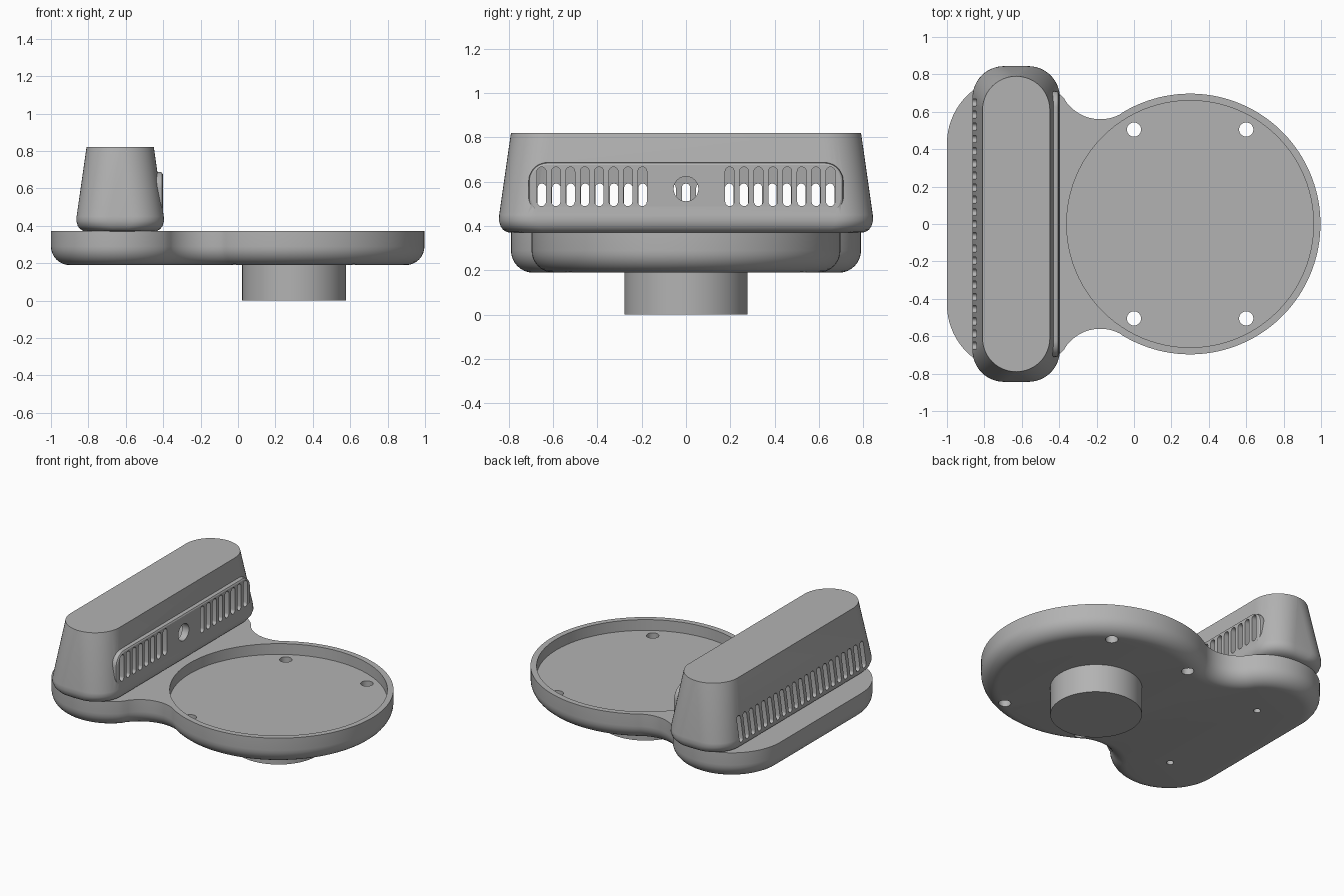
import bpy, bmesh
from math import sin, cos, pi, atan2, radians

cube = bpy.data.objects.get("Cube")
if cube:
    bpy.data.objects.remove(cube, do_unlink=True)

grey = bpy.data.materials.new("plain_grey")
grey.use_nodes = True
grey.diffuse_color = (0.45, 0.45, 0.45, 1)
grey.node_tree.nodes["Principled BSDF"].inputs["Base Color"].default_value = (0.45, 0.45, 0.45, 1)


def arc(cx, cy, r, a0, a1, n):
    return [(cx + r * cos(a0 + (a1 - a0) * i / n), cy + r * sin(a0 + (a1 - a0) * i / n))
            for i in range(n + 1)]


def rounded_rect(cx, cy, hx, hy, r, n=12):
    r = min(r, hx * 0.999, hy * 0.999)
    pts = []
    for k, (sx, sy) in enumerate([(1, 1), (-1, 1), (-1, -1), (1, -1)]):
        pts += arc(cx + sx * (hx - r), cy + sy * (hy - r), r, k * pi / 2, (k + 1) * pi / 2, n)
    return pts


def flat(pts, z):
    return [(x, y, z) for x, y in pts]


def upright(pts, x):
    return [(x, y, z) for y, z in pts]


def solid(name, *lofts):
    """One object from closed lofts, each a list of rings."""
    bm = bmesh.new()
    for rings in lofts:
        rows = [[bm.verts.new(p) for p in ring] for ring in rings]
        n = len(rows[0])
        for a, b in zip(rows, rows[1:]):
            for i in range(n):
                j = (i + 1) % n
                bm.faces.new((a[i], a[j], b[j], b[i]))
        bm.faces.new(rows[0][::-1])
        bm.faces.new(rows[-1])
    bmesh.ops.recalc_face_normals(bm, faces=bm.faces)
    mesh = bpy.data.meshes.new(name)
    bm.to_mesh(mesh)
    bm.free()
    mesh.materials.append(grey)
    obj = bpy.data.objects.new(name, mesh)
    bpy.context.collection.objects.link(obj)
    return obj


def activate(obj):
    bpy.ops.object.select_all(action='DESELECT')
    obj.select_set(True)
    bpy.context.view_layer.objects.active = obj


def combine(obj, tool, operation, keep=False):
    mod = obj.modifiers.new(operation, 'BOOLEAN')
    mod.operation, mod.solver, mod.object = operation, 'EXACT', tool
    activate(obj)
    bpy.ops.object.modifier_apply(modifier=mod.name)
    if not keep:
        bpy.data.objects.remove(tool, do_unlink=True)


def finish(obj):
    activate(obj)
    bpy.ops.object.shade_smooth_by_angle(angle=radians(30))


def cylinder(x, y, r, z0, z1, n=32):
    ring = arc(x, y, r, 0, 2 * pi, n)[:-1]
    return [flat(ring, z0), flat(ring, z1)]


DISC_X, DISC_R = 0.3, 0.697
LOBE_X, LOBE_Y, LOBE_R = -0.64, 0.43, 0.36
NECK_X, NECK_Y, NECK_R = -0.18, 0.786, 0.226


def base_outline(inset):
    """Disc and rounded lobe joined by a concave neck."""
    to_disc = atan2(NECK_Y, NECK_X - DISC_X)
    to_lobe = atan2(NECK_Y - LOBE_Y, NECK_X - LOBE_X)
    half = arc(DISC_X, 0, DISC_R - inset, 0, to_disc, 48)
    half += arc(NECK_X, NECK_Y, NECK_R + inset, to_disc - pi, to_lobe - pi, 20)[1:]
    half += arc(LOBE_X, LOBE_Y, LOBE_R - inset, to_lobe, pi, 28)[1:]
    return half + [(x, -y) for x, y in half[:0:-1]]


# Base plate with a rounded lower edge
ROUND = 0.1
BASE_Z, TOP_Z = 0.19, 0.372
rings = []
for i in range(9):
    a = i / 8 * pi / 2
    rings.append(flat(base_outline(ROUND * (1 - sin(a))), BASE_Z + ROUND * (1 - cos(a))))
rings.append(flat(base_outline(0), TOP_Z))
base = solid("base_plate", rings)

# Shallow round tray and its four holes
combine(base, solid("tray_cutter", cylinder(DISC_X, 0, 0.66, 0.3, 0.5, 96)), 'DIFFERENCE')
combine(base, solid("hole_cutter", *[cylinder(x, y, 0.038, 0.1, 0.5)
                                     for x in (0, 0.6) for y in (-0.505, 0.505)]), 'DIFFERENCE')
screw_holes = solid("screw_cutter", *[cylinder(-0.63, y, 0.022, 0.1, 0.5) for y in (-0.41, 0.41)])
combine(base, screw_holes, 'DIFFERENCE', keep=True)
finish(base)

# Foot below the tray
finish(solid("round_foot", cylinder(DISC_X, 0, 0.278, 0, BASE_Z + 0.02, 64)))


# Tapered housing with a rounded lower edge
def housing_ring(z, d):
    return flat(rounded_rect(-0.63, 0, 0.18 + d, 0.79 + d, 0.18 - 0.2 * d), z)


profile = [(0.37, 0), (0.373, 0.018), (0.383, 0.035), (0.4, 0.047), (0.425, 0.054),
           (0.45, 0.053), (0.82, 0)]
housing = solid("housing", [housing_ring(z, d) for z, d in profile])

# Raised vent panel on the side facing the tray
panel = [upright(rounded_rect(0, 0.565, 0.71 - d, 0.122 - d, 0.085 - d), x)
         for x, d in [(-0.5, 0), (-0.415, 0), (-0.407, 0.003), (-0.402, 0.011)]]
combine(housing, solid("vent_panel", panel), 'UNION')

# Hollow interior
combine(housing, solid("cavity_cutter", [housing_ring(0.41, 0.013), housing_ring(0.45, 0.013),
                                         housing_ring(0.78, -0.036)]), 'DIFFERENCE')


# Vent slots on both sides and a round port
def slot(y, z0, z1, half_width, x0, x1):
    ring = rounded_rect(y, (z0 + z1) / 2, half_width, (z1 - z0) / 2, half_width, 6)
    return [upright(ring, x0), upright(ring, x1)]


PITCH = 0.065
slots = [slot(s * (0.197 + PITCH * i), 0.49, 0.667, 0.02, -0.55, -0.3)
         for s in (-1, 1) for i in range(8)]
slots += [slot(PITCH * i, 0.42, 0.592, 0.019, -0.95, -0.75) for i in range(-10, 11)]
port = arc(0, 0.568, 0.056, 0, 2 * pi, 32)[:-1]
slots.append([upright(port, -0.55), upright(port, -0.3)])
combine(housing, solid("slot_cutter", *slots), 'DIFFERENCE')
combine(housing, screw_holes, 'DIFFERENCE')
finish(housing)
